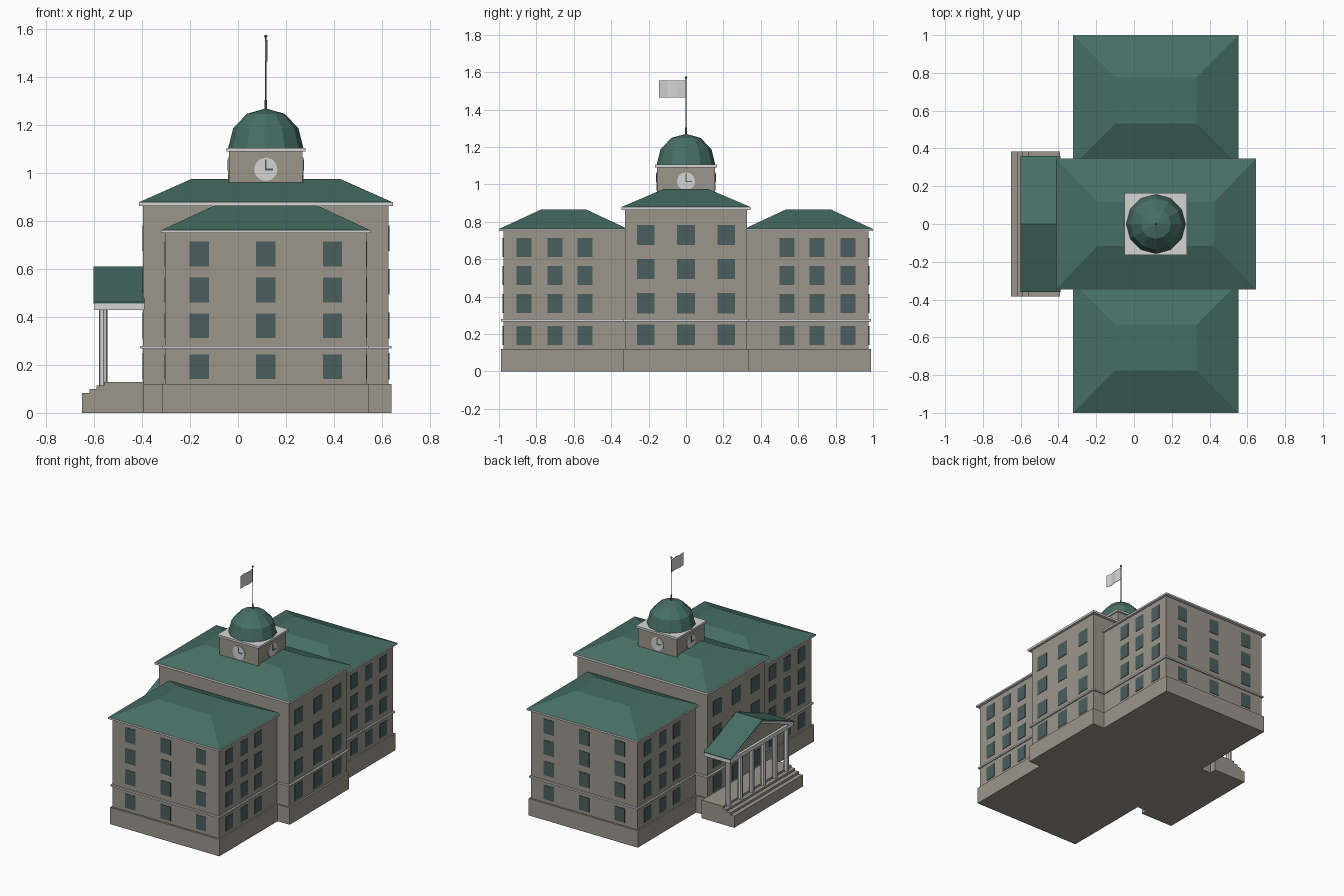
import bpy, bmesh, math
from mathutils import Matrix, Vector

if "Cube" in bpy.data.objects:
    bpy.data.objects.remove(bpy.data.objects["Cube"])

CX = 0.116  # centre line of the main building in x


def mat(name, rgb):
    m = bpy.data.materials.new(name)
    m.diffuse_color = (*rgb, 1)
    m.use_nodes = True
    m.node_tree.nodes["Principled BSDF"].inputs["Base Color"].default_value = m.diffuse_color
    return m


STONE = mat("stone", (0.33, 0.305, 0.262))
ROOF = mat("green_roof", (0.062, 0.158, 0.13))
TRIM = mat("pale_trim", (0.66, 0.66, 0.66))
GLASS = mat("window_glass", (0.07, 0.112, 0.112))
METAL = mat("pole_metal", (0.16, 0.16, 0.16))


def finish(name, bm, material):
    bmesh.ops.recalc_face_normals(bm, faces=bm.faces)
    me = bpy.data.meshes.new(name)
    bm.to_mesh(me)
    bm.free()
    me.materials.append(material)
    ob = bpy.data.objects.new(name, me)
    bpy.context.collection.objects.link(ob)
    return ob


def add_box(bm, x, y, z):
    size = Matrix.Diagonal((x[1] - x[0], y[1] - y[0], z[1] - z[0], 1))
    mid = Matrix.Translation((sum(x) / 2, sum(y) / 2, sum(z) / 2))
    bmesh.ops.create_cube(bm, size=1, matrix=mid @ size)


def box(name, x, y, z, material):
    bm = bmesh.new()
    add_box(bm, x, y, z)
    return finish(name, bm, material)


def hip_roof(name, x, y, z, top_x, top_y):
    bm = bmesh.new()
    rings = []
    for (xa, xb), (ya, yb), h in ((x, y, z[0]), (top_x, top_y, z[1])):
        rings.append([bm.verts.new(p) for p in ((xa, ya, h), (xb, ya, h), (xb, yb, h), (xa, yb, h))])
    low, high = rings
    bm.faces.new(low)
    bm.faces.new(high)
    for i in range(4):
        j = (i + 1) % 4
        bm.faces.new((low[i], low[j], high[j], high[i]))
    return finish(name, bm, ROOF)


def prism(name, profile, axis, start, end, material):
    """Extrude a closed profile along x (profile = y,z) or y (profile = x,z)."""
    bm = bmesh.new()
    place = (lambda a, b: (start, a, b)) if axis == "x" else (lambda a, b: (a, start, b))
    face = bm.faces.new([bm.verts.new(place(a, b)) for a, b in profile])
    out = bmesh.ops.extrude_face_region(bm, geom=[face])
    move = Vector((end - start, 0, 0) if axis == "x" else (0, end - start, 0))
    bmesh.ops.translate(bm, vec=move, verts=[g for g in out["geom"] if isinstance(g, bmesh.types.BMVert)])
    return finish(name, bm, material)


def cylinder(name, x, y, z, radius, material, sides=8):
    bm = bmesh.new()
    bmesh.ops.create_cone(bm, cap_ends=True, segments=sides, radius1=radius, radius2=radius,
                          depth=z[1] - z[0], matrix=Matrix.Translation((x, y, sum(z) / 2)))
    return finish(name, bm, material)


def windows(name, axis, wall, centres, width, rows):
    """Grid of thin panes on a wall facing along the given axis."""
    bm = bmesh.new()
    deep = (wall - 0.003, wall + 0.003)
    for c in centres:
        across = (c - width / 2, c + width / 2)
        for row in rows:
            if axis == "x":
                add_box(bm, deep, across, row)
            else:
                add_box(bm, across, deep, row)
    finish(name, bm, GLASS)


def around(half):
    return (CX - half, CX + half)


# Main block
box("main_walls", around(0.512), (-0.325, 0.325), (0.12, 0.866), STONE)
box("main_plinth", around(0.525), (-0.335, 0.335), (0, 0.12), STONE)
box("main_band", around(0.524), (-0.336, 0.336), (0.268, 0.279), TRIM)
box("main_cornice", around(0.53), (-0.346, 0.346), (0.864, 0.879), TRIM)
hip_roof("main_roof", around(0.528), (-0.344, 0.344), (0.879, 0.976), around(0.31), (-0.117, 0.117))
MAIN_ROWS = ((0.14, 0.25), (0.31, 0.418), (0.493, 0.6), (0.675, 0.782))
for side, wall in (("east", CX + 0.512), ("west", CX - 0.512)):
    windows(f"main_windows_{side}", "x", wall, (-0.215, 0, 0.215), 0.095, MAIN_ROWS)

# Two lower wings
WING_ROWS = ((0.142, 0.243), (0.313, 0.414), (0.461, 0.564), (0.611, 0.714))
for side, s in (("front", -1), ("back", 1)):
    def span(a, b):
        return tuple(sorted((s * a, s * b)))
    box(f"{side}_wing_walls", around(0.42), span(0.3, 0.977), (0.12, 0.752), STONE)
    box(f"{side}_wing_plinth", around(0.43), span(0.3, 0.99), (0, 0.12), STONE)
    box(f"{side}_wing_band", around(0.43), span(0.3, 0.988), (0.268, 0.279), TRIM)
    box(f"{side}_wing_cornice", around(0.438), span(0.31, 1.0), (0.75, 0.762), TRIM)
    hip_roof(f"{side}_wing_roof", around(0.436), span(0.312, 0.998), (0.762, 0.865),
             around(0.214), span(0.533, 0.775))
    windows(f"{side}_wing_end_windows", "y", s * 0.977, (CX - 0.278, CX, CX + 0.278), 0.08, WING_ROWS)
    for label, wall in (("east", CX + 0.42), ("west", CX - 0.42)):
        windows(f"{side}_wing_{label}_windows", "x", wall,
                [s * c for c in (0.54, 0.7, 0.865)], 0.08, WING_ROWS)

# Clock tower with dome
box("tower_walls", around(0.154), (-0.154, 0.154), (0.93, 1.092), STONE)
box("tower_cornice", around(0.165), (-0.165, 0.165), (1.09, 1.105), TRIM)
for i in range(4):
    turn = Matrix.Translation((CX, 0, 1.016)) @ Matrix.Rotation(i * math.pi / 2, 4, "Z")
    bm = bmesh.new()
    bmesh.ops.create_cone(bm, cap_ends=True, segments=12, radius1=0.049, radius2=0.049, depth=0.006,
                          matrix=Matrix.Translation((0, -0.155, 0)) @ Matrix.Rotation(math.pi / 2, 4, "X"))
    bm.transform(turn)
    finish(f"clock_face_{i}", bm, TRIM)
    bm = bmesh.new()
    add_box(bm, (-0.003, 0.003), (-0.160, -0.157), (-0.003, 0.042))
    add_box(bm, (-0.003, 0.031), (-0.160, -0.157), (-0.004, 0.003))
    bm.transform(turn)
    finish(f"clock_hands_{i}", bm, GLASS)

bm = bmesh.new()
bmesh.ops.create_uvsphere(bm, u_segments=12, v_segments=6, radius=1)
bmesh.ops.bisect_plane(bm, geom=bm.verts[:] + bm.edges[:] + bm.faces[:], plane_co=(0, 0, 0),
                       plane_no=(0, 0, -1), clear_outer=True)
bm.transform(Matrix.Translation((CX, 0, 1.105)) @ Matrix.Diagonal((0.157, 0.157, 0.165, 1)))
finish("dome", bm, ROOF)

# Flagpole and waving flag
cylinder("pole_socket", CX, 0, (1.262, 1.305), 0.006, METAL)
cylinder("flagpole", CX, 0, (1.3, 1.57), 0.003, METAL)
bm = bmesh.new()
bmesh.ops.create_uvsphere(bm, u_segments=8, v_segments=6, radius=0.007,
                          matrix=Matrix.Translation((CX, 0, 1.571)))
finish("pole_ball", bm, METAL)
wave = ((CX, 0), (CX + 0.006, -0.05), (CX - 0.002, -0.1), (CX + 0.005, -0.145))
bm = bmesh.new()
cols = [[bm.verts.new((x + t, y, z)) for z in (1.465, 1.555) for t in (-0.001, 0.001)] for x, y in wave]
for a, b in zip(cols, cols[1:]):
    for i, j in ((0, 1), (1, 3), (3, 2), (2, 0)):
        bm.faces.new((a[i], a[j], b[j], b[i]))
for c in (cols[0], cols[-1]):
    bm.faces.new((c[0], c[1], c[3], c[2]))
finish("flag", bm, TRIM)

# Entrance steps
STEPS = ((-0.65, 0), (-0.65, 0.083), (-0.62, 0.083), (-0.62, 0.099), (-0.59, 0.099), (-0.59, 0.114),
         (-0.56, 0.114), (-0.56, 0.129), (-0.392, 0.129), (-0.392, 0))
prism("entrance_steps", STEPS, "y", -0.385, 0.385, STONE)

# Portico: columns, entablature, pediment and gabled roof
for i in range(6):
    cylinder(f"portico_column_{i}", -0.562, -0.325 + i * 0.13, (0.114, 0.432), 0.018, TRIM)
box("portico_entablature", (-0.598, -0.39), (-0.355, 0.355), (0.43, 0.458), TRIM)
prism("pediment", ((-0.33, 0.455), (0.33, 0.455), (0, 0.594)), "x", -0.58, -0.39, STONE)
for label, s in (("front", -1), ("back", 1)):
    prism(f"raking_trim_{label}", ((s * 0.355, 0.456), (0, 0.603), (0, 0.583), (s * 0.305, 0.456)),
          "x", -0.598, -0.39, TRIM)
    prism(f"portico_roof_{label}", ((s * 0.36, 0.456), (s * 0.36, 0.462), (0, 0.61), (0, 0.598)),
          "x", -0.602, -0.39, ROOF)
